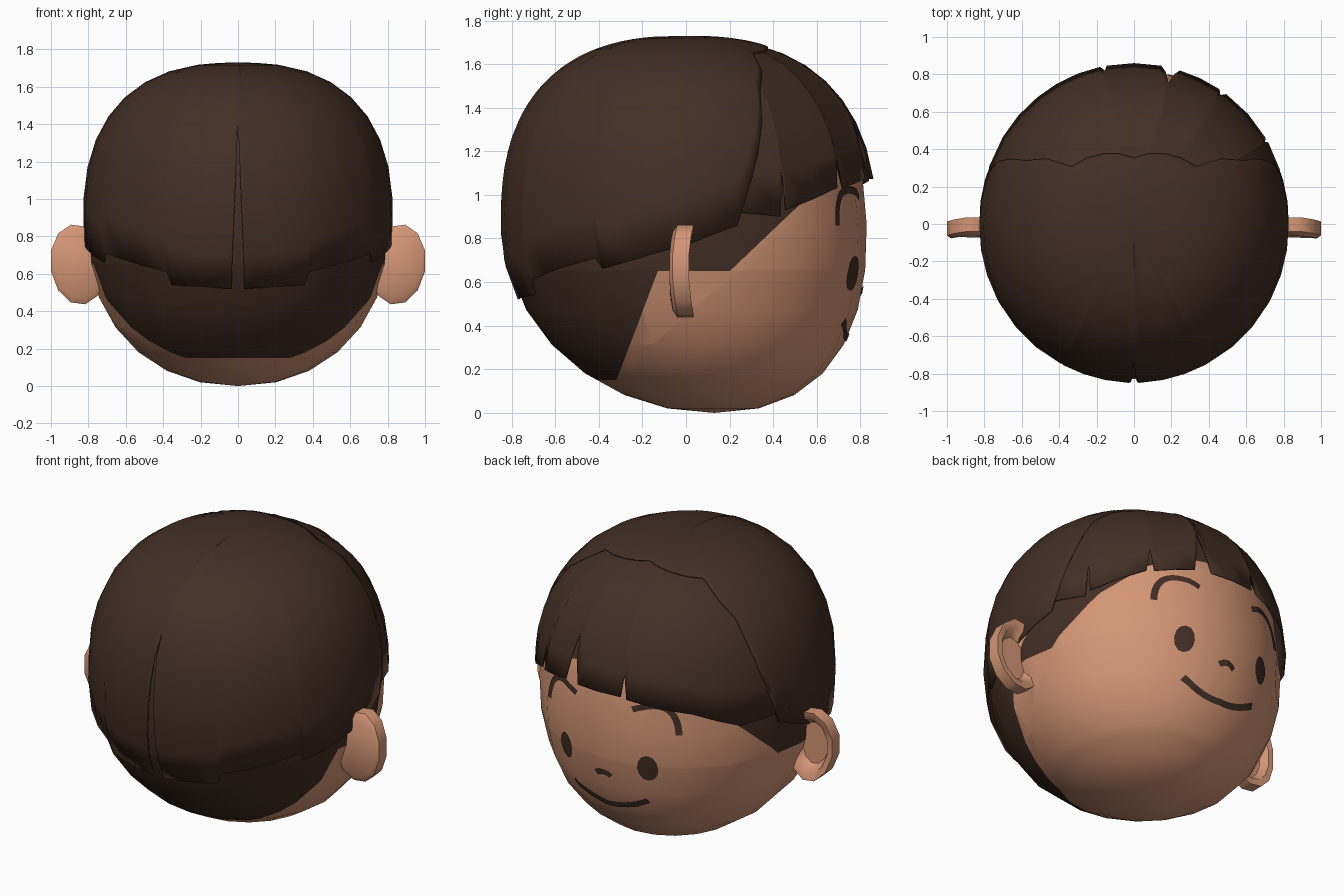
import bpy, bmesh, math
from mathutils import Vector
from mathutils.bvhtree import BVHTree

if "Cube" in bpy.data.objects:
    bpy.data.objects.remove(bpy.data.objects["Cube"])


def material(name, rgb):
    m = bpy.data.materials.new(name)
    m.use_nodes = True
    m.diffuse_color = (*rgb, 1)
    bsdf = m.node_tree.nodes["Principled BSDF"]
    bsdf.inputs["Base Color"].default_value = (*rgb, 1)
    bsdf.inputs["Roughness"].default_value = 0.9
    return m


SKIN = material("warm skin", (0.66, 0.305, 0.18))
HAIR = material("dark brown hair", (0.056, 0.028, 0.018))

RX, RY, RZ = 0.83, 0.85, 0.865   # half sizes of the rounded skull form


def exponent(up):
    return 2.5 if up >= 0 else 2.15


def skull(lon, phi, scale=1.0):
    """Point on the skull form; lon 0 is -y, 90 degrees is +x."""
    e = 2 / exponent(phi)
    rho = max(0, math.cos(phi)) ** e
    h = math.copysign(abs(math.sin(phi)) ** e, phi)
    lean = 0.13 * min(0, h) ** 2
    return Vector((RX * rho * math.sin(lon) * scale,
                   -RY * rho * math.cos(lon) * scale + lean,
                   RZ + RZ * h * scale))


def finish(bm, name, mats, angle=60):
    mesh = bpy.data.meshes.new(name)
    bm.to_mesh(mesh)
    bm.free()
    for m in mats:
        mesh.materials.append(m)
    ob = bpy.data.objects.new(name, mesh)
    bpy.context.collection.objects.link(ob)
    bpy.ops.object.select_all(action="DESELECT")
    ob.select_set(True)
    bpy.context.view_layer.objects.active = ob
    bpy.ops.object.shade_smooth_by_angle(angle=math.radians(angle))
    return ob


# Head: a sphere moulded to the skull form
bm = bmesh.new()
bmesh.ops.create_uvsphere(bm, u_segments=20, v_segments=14, radius=1)
for v in bm.verts:
    up = max(-1, min(1, v.co.z))
    scale = 0.975 - 0.03 * max(0, up) + 0.025 * max(0, -up)
    v.co = skull(math.atan2(v.co.x, -v.co.y), math.asin(up), scale)
face_tree = BVHTree.FromBMesh(bm)

# Hairline: cut the head along its edges, then colour by side
NAPE, NAPE_SLOPE, TEMPLE, TEMPLE_SLOPE = 0.15, 0.38, 0.65, 0.95


def nape_y(z):
    return -0.08 + NAPE_SLOPE * (z - 0.78)


def temple_z(y):
    return max(TEMPLE, TEMPLE + TEMPLE_SLOPE * (y - 0.2))


cuts = [((0, 0, NAPE), (0, 0, 1)),
        ((0, 0, TEMPLE), (0, 0, 1)),
        ((0, nape_y(0.5), 0.5), (0, 1, -NAPE_SLOPE)),
        ((0, 0.2, TEMPLE), (0, -TEMPLE_SLOPE, 1))]
for co, no in cuts:
    bmesh.ops.bisect_plane(bm, geom=bm.verts[:] + bm.edges[:] + bm.faces[:],
                           dist=1e-5, plane_co=co, plane_no=no)
for f in bm.faces:
    c = f.calc_center_median()
    behind = c.y < nape_y(c.z) and c.z > NAPE
    f.material_index = int(behind or c.z > temple_z(c.y))
finish(bm, "head", [SKIN, HAIR])


# Hair shells: columns run from the crown down to a shaped lower edge
def shell(name, edge, scale_rule, rows=9):
    cols = []
    for (l0, z0), (l1, z1) in zip(edge, edge[1:]):
        n = math.ceil(max(abs(l1 - l0) / 12, abs(z1 - z0) / 0.15, 1))
        cols += [(l0 + (l1 - l0) * i / n, z0 + (z1 - z0) * i / n) for i in range(n)]
    cols.append(edge[-1])
    bm = bmesh.new()
    grid = []
    for lon, z in cols:
        h = (z - RZ) / RZ
        low = math.copysign(math.asin(abs(h) ** (exponent(h) / 2)), h)
        a = math.radians(lon)
        line = []
        for r in range(rows + 1):
            t = r / rows
            phi = math.pi / 2 + (low - math.pi / 2) * t
            line.append(bm.verts.new(skull(a, phi, scale_rule(a, t))))
        grid.append(line)
    for p, q in zip(grid, grid[1:]):
        for r in range(rows):
            bm.faces.new((p[r], p[r + 1], q[r + 1], q[r]))
    bmesh.ops.remove_doubles(bm, verts=bm.verts[:], dist=1e-4)
    ob = finish(bm, name, [HAIR])
    mod = ob.modifiers.new("thickness", "SOLIDIFY")
    mod.thickness = 0.008
    mod.offset = -1


# Main hair: split at the back, stepped locks, swept up over the temples
half = [(0, 1.42), (2.6, 0.52), (27, 0.54), (28.5, 0.61), (60, 0.71), (62, 0.66),
        (90, 0.77), (106, 0.86), (114, 1.2), (120, 1.48), (132, 1.65), (180, 1.69)]
shell("main_hair", [(-l, z) for l, z in half[:0:-1]] + half, lambda a, t: 1.0)

# Fringe: panels parted by narrow gaps, flaring over the forehead
fringe = [(100, 0.93), (120.5, 0.9), (121.5, 1.12), (122.5, 0.93), (144, 1.03),
          (145.5, 1.18), (147, 1.03), (163, 1.07), (166, 1.35), (170, 1.07),
          (190, 1.07), (191, 1.2), (192.5, 1.06), (218, 1.0), (237, 0.9), (260, 0.93)]
shell("fringe", fringe,
      lambda a, t: 0.988 + 0.035 * t * t * max(0, -math.cos(a)))


# Ears: cupped ovals, hollow towards the face
def ear(name, side):
    bm = bmesh.new()
    n = 12
    rings = []
    for size, y in ((0.85, -0.07), (1, -0.055), (1, 0.02), (0.78, 0.02), (0.6, -0.03)):
        ring = []
        for i in range(n):
            a = math.tau * (i + 0.5) / n
            u, w = math.cos(a) * size, math.sin(a) * size
            ring.append(bm.verts.new((side * (0.855 + 0.15 * u), y + 0.025 * w * w - 0.008,
                                      0.65 + 0.215 * w + 0.02 * u)))
        rings.append(ring)
    for p, q in zip(rings, rings[1:]):
        for i in range(n):
            j = (i + 1) % n
            bm.faces.new((p[i], p[j], q[j], q[i]))
    bm.faces.new(rings[0])
    bm.faces.new(rings[-1])
    bmesh.ops.recalc_face_normals(bm, faces=bm.faces[:])
    finish(bm, name, [SKIN], 50)


ear("left_ear", 1)
ear("right_ear", -1)


# Face details: thin plates laid on the skin
def on_face(x, z):
    hit, normal, _, _ = face_tree.ray_cast(Vector((x, 2, z)), Vector((0, -1, 0)))
    return hit + Vector((0, 0.006, 0))


def face_up(bm, name):
    for f in bm.faces:
        f.normal_update()
        if f.normal.y < 0:
            f.normal_flip()
    finish(bm, name, [HAIR])


def spot(name, x, z, rx, rz, n=12):
    bm = bmesh.new()
    mid = bm.verts.new(on_face(x, z))
    rim = [bm.verts.new(on_face(x + rx * math.cos(math.tau * i / n),
                                z + rz * math.sin(math.tau * i / n))) for i in range(n)]
    for i in range(n):
        bm.faces.new((mid, rim[i], rim[(i + 1) % n]))
    face_up(bm, name)


def stroke(name, start, bend, end, width, n=14):
    p0, p1, p2 = Vector(start), Vector(bend), Vector(end)
    bm = bmesh.new()
    pairs = []
    for i in range(n + 1):
        t = i / n
        p = p0 * (1 - t) ** 2 + p1 * 2 * t * (1 - t) + p2 * t * t
        d = ((p1 - p0) * (1 - t) + (p2 - p1) * t).normalized()
        off = Vector((-d.y, d.x)) * width / 2
        pairs.append([bm.verts.new(on_face(*(p + off * s))) for s in (-1, 1)])
    for a, b in zip(pairs, pairs[1:]):
        bm.faces.new((a[0], a[1], b[1], b[0]))
    face_up(bm, name)


for label, s in (("left", 1), ("right", -1)):
    spot(label + "_eye", s * 0.275, 0.64, 0.055, 0.08)
    stroke(label + "_eyebrow", (s * 0.44, 0.86), (s * 0.42, 1.1), (s * 0.19, 0.99), 0.035)
stroke("nose", (-0.05, 0.545), (0, 0.585), (0.05, 0.545), 0.035)
stroke("mouth", (-0.25, 0.42), (0, 0.27), (0.25, 0.42), 0.035)
